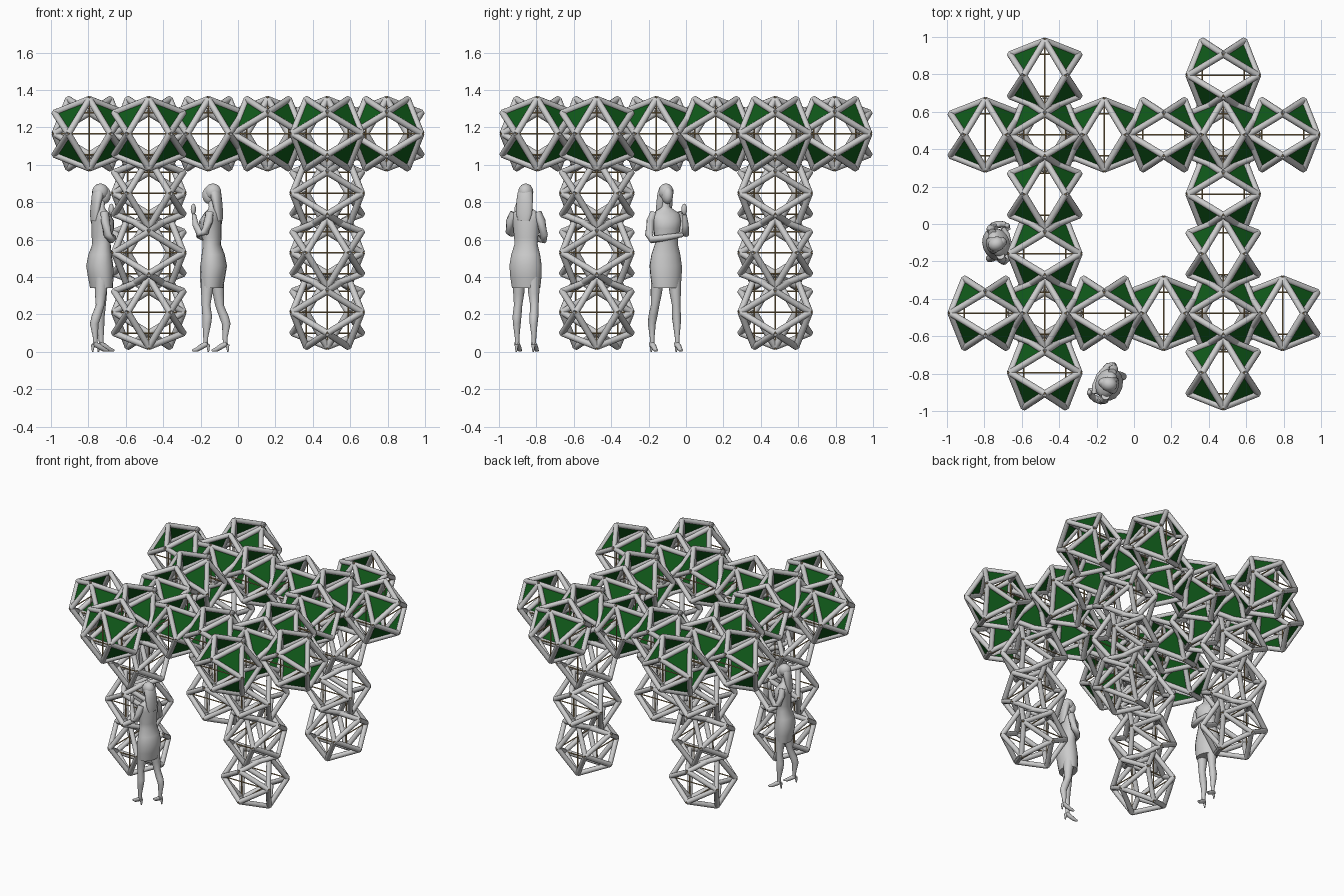
import bpy, bmesh, math
from mathutils import Vector, Matrix, Quaternion

if "Cube" in bpy.data.objects:
    bpy.data.objects.remove(bpy.data.objects["Cube"])

D = 0.318            # module spacing
L, S = 0.185, 0.112  # strut half length, strut half separation
R = 0.0175           # tube radius
Z0 = 0.212           # centre height of the lowest modules


def material(name, color):
    m = bpy.data.materials.new(name)
    m.diffuse_color = color
    m.use_nodes = True
    m.node_tree.nodes["Principled BSDF"].inputs["Base Color"].default_value = m.diffuse_color
    return m


def finish(bm, name, mat=None, smooth=True):
    bmesh.ops.recalc_face_normals(bm, faces=bm.faces)
    for f in bm.faces:
        f.smooth = smooth and len(f.verts) <= 4
    me = bpy.data.meshes.new(name)
    bm.to_mesh(me)
    bm.free()
    if mat:
        me.materials.append(mat)
    return me


def place(me, name, loc, turn=0.0):
    ob = bpy.data.objects.new(name, me)
    ob.location = loc
    ob.rotation_euler.z = turn
    bpy.context.collection.objects.link(ob)
    return ob


def rod(bm, a, b, r, sides):
    d = b - a
    m = Matrix.Translation((a + b) / 2) @ d.to_track_quat('Z', 'Y').to_matrix().to_4x4()
    bmesh.ops.create_cone(bm, cap_ends=True, segments=sides, radius1=r, radius2=r,
                          depth=d.length, matrix=m)


# One module: eight triangles of tubes held by six thin struts
triangles = [(Vector((sx * L, 0, sz * S)), Vector((sx * S, sy * L, 0)), Vector((0, sy * S, sz * L)))
             for sx in (-1, 1) for sy in (-1, 1) for sz in (-1, 1)]

frame = bmesh.new()
panels = bmesh.new()
for tri in triangles:
    for i in range(3):
        rod(frame, tri[i], tri[(i + 1) % 3], R, 12)
    f = panels.faces.new([panels.verts.new(p) for p in tri])
    f.normal_update()
    if f.normal.dot(tri[0]) < 0:
        f.normal_flip()

struts = bmesh.new()
E = L + 0.014
for s in (-S, S):
    rod(struts, Vector((-E, 0, s)), Vector((E, 0, s)), 0.004, 8)
    rod(struts, Vector((s, -E, 0)), Vector((s, E, 0)), 0.004, 8)
    rod(struts, Vector((0, s, -E)), Vector((0, s, E)), 0.004, 8)

frame_me = finish(frame, "tube_frame")
strut_me = finish(struts, "thin_struts", material("tan", (0.42, 0.29, 0.13, 1)))
panel_me = bpy.data.meshes.new("green_panels")
panels.to_mesh(panel_me)
panels.free()
panel_me.materials.append(material("green", (0.005, 0.1, 0.01, 1)))

# Crossing beams on the top level, four legs below; neighbours turn by 90 degrees
for k in range(4):
    for i in range(6):
        for j in range(6):
            in_col, in_row = i in (1, 4), j in (1, 4)
            if not ((in_col or in_row) if k == 3 else (in_col and in_row)):
                continue
            loc = ((i - 2.5) * D, (j - 2.5) * D, Z0 + k * D)
            turn = math.pi / 2 if (i + j + k - 3) % 2 == 0 else 0
            part = "beam" if k == 3 else "leg"
            place(frame_me, part + "_tube_frame", loc, turn)
            place(strut_me, part + "_struts", loc, turn)
            if k == 3:
                place(panel_me, "beam_panels", loc, turn)


# Standing figures, lofted from elliptical sections (x, y, z, rx, ry), facing +x
def loft(bm, secs, along=False, n=16):
    rings = []
    for i, (x, y, z, rx, ry) in enumerate(secs):
        q = Quaternion()
        if along:
            a, b = secs[max(i - 1, 0)], secs[min(i + 1, len(secs) - 1)]
            q = (Vector(b[:3]) - Vector(a[:3])).to_track_quat('Z', 'Y')
        rings.append([bm.verts.new(Vector((x, y, z)) + q @ Vector(
            (rx * math.cos(t * math.tau / n), ry * math.sin(t * math.tau / n), 0))) for t in range(n)])
    for a, b in zip(rings, rings[1:]):
        for t in range(n):
            bm.faces.new((a[t], a[(t + 1) % n], b[(t + 1) % n], b[t]))
    bm.faces.new(rings[0][::-1])
    bm.faces.new(rings[-1])


def limb(bm, pts):
    loft(bm, [(x, y, z, r, r) for x, y, z, r in pts], True, 12)


def ball(bm, loc, size):
    m = Matrix.Translation(loc) @ Matrix.Diagonal((*size, 1))
    bmesh.ops.create_uvsphere(bm, u_segments=16, v_segments=10, radius=1, matrix=m)


body = bmesh.new()
# skirt and blouse
loft(body, [(0, 0, .34, .058, .078), (-.004, 0, .40, .066, .086), (-.01, 0, .46, .07, .089),
            (-.008, 0, .52, .06, .08), (0, 0, .575, .047, .064), (0, 0, .61, .05, .066),
            (.008, 0, .66, .058, .072), (.008, 0, .70, .058, .078), (-.004, 0, .74, .042, .076),
            (-.008, 0, .76, .028, .045), (-.004, 0, .775, .02, .022), (.002, 0, .81, .018, .019)])
# head and long hair
ball(body, (.016, 0, .838), (.036, .03, .047))
ball(body, (-.006, 0, .855), (.045, .04, .045))
loft(body, [(-.045, 0, .70, .012, .032), (-.04, 0, .74, .02, .045), (-.03, 0, .80, .025, .046),
            (-.018, 0, .85, .032, .042), (-.01, 0, .885, .022, .024)])
# legs and heeled shoes
for s, fx, fy in ((1, .03, .055), (-1, -.045, -.06)):
    loft(body, [(fx - .012, fy, .03, .012, .011), (fx - .012, fy, .08, .014, .013),
                (fx - .018, fy, .15, .024, .021), (fx * .8 - .014, fy * .97, .19, .027, .024),
                (fx * .6, fy * .9, .25, .024, .023), (fx * .5, fy * .82, .31, .031, .03),
                (fx * .3, fy * .75, .40, .04, .036)], n=12)
    limb(body, [(fx - .022, fy, .045, .014), (fx + .008, fy, .03, .015),
                (fx + .038, fy, .012, .012), (fx + .062, fy, .007, .006)])
    limb(body, [(fx - .025, fy, .04, .011), (fx - .027, fy, 0, .004)])
# one arm folded, the other raised
limb(body, [(-.006, -.065, .745, .022), (-.008, -.085, .70, .024), (.0, -.098, .625, .022),
            (.022, -.092, .60, .02), (.055, -.03, .61, .017), (.065, .03, .62, .014),
            (.055, .07, .625, .012)])
limb(body, [(-.006, .065, .745, .022), (-.006, .085, .70, .024), (.012, .095, .64, .022),
            (.04, .095, .63, .019), (.066, .085, .68, .017), (.078, .075, .735, .011)])
ball(body, (.082, .072, .762), (.014, .016, .03))

figure_me = finish(body, "standing_figure")
place(figure_me, "standing_figure_left", (-.73, -.105, 0), math.radians(20))
place(figure_me, "standing_figure_front", (-.14, -.855, 0), math.radians(164))
